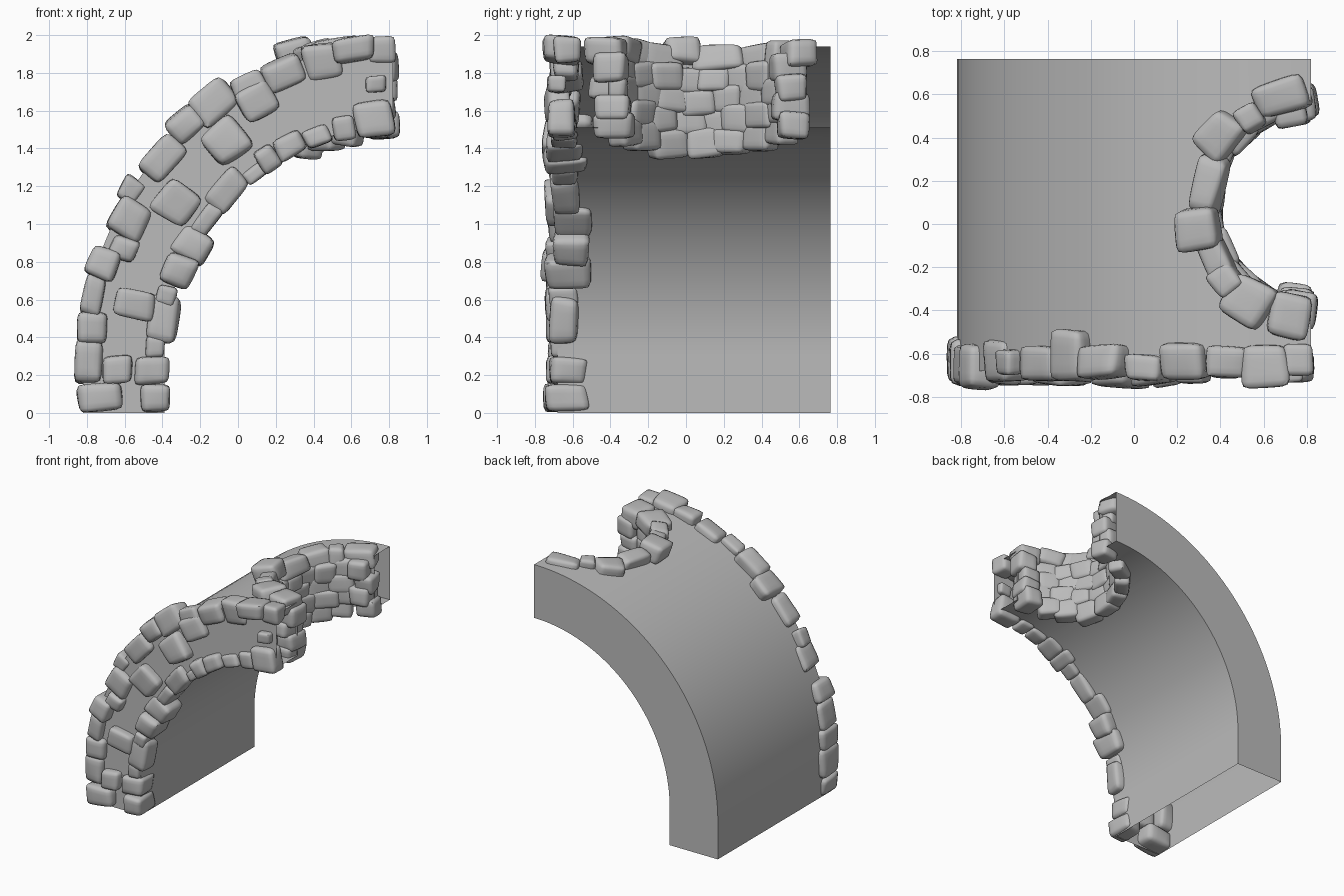
import bpy
import bmesh
import random
from math import asin, atan2, cos, sin, pi, radians, sqrt
from mathutils import Euler, Matrix, Vector

random.seed(7)

default_cube = bpy.data.objects.get("Cube")
if default_cube:
    bpy.data.objects.remove(default_cube, do_unlink=True)

# Main dimensions: quarter vault axis, radii and depth, then the round opening
AXIS_X, SPRING_Z = 0.82, 0.3
OUTER_R, INNER_R = 1.64, 1.21
FRONT_Y, BACK_Y = -0.68, 0.765
HOLE_Y, HOLE_R = 0.08, 0.49
ARC_STEPS = 40

# Material
grey = (0.5, 0.5, 0.5, 1.0)
stone_grey = bpy.data.materials.new("stone_grey")
stone_grey.use_nodes = True
stone_grey.diffuse_color = grey
stone_grey.node_tree.nodes["Principled BSDF"].inputs["Base Color"].default_value = grey


def make_object(name, bm, smooth_angle):
    """Turn a bmesh into a shaded object with the stone material."""
    bmesh.ops.recalc_face_normals(bm, faces=bm.faces)
    mesh = bpy.data.meshes.new(name)
    bm.to_mesh(mesh)
    bm.free()
    mesh.materials.append(stone_grey)
    obj = bpy.data.objects.new(name, mesh)
    bpy.context.collection.objects.link(obj)
    shade(obj, smooth_angle)
    return obj


def select_only(obj):
    bpy.ops.object.select_all(action="DESELECT")
    obj.select_set(True)
    bpy.context.view_layer.objects.active = obj


def shade(obj, angle):
    select_only(obj)
    bpy.ops.object.shade_smooth_by_angle(angle=radians(angle))


def surface_height(x, radius):
    """Height of the vault surface of a given radius above x."""
    return SPRING_Z + sqrt(max(radius ** 2 - (x - AXIS_X) ** 2, 0))


def jitter(amount):
    return Vector([random.uniform(-amount, amount) for _ in range(3)])


def add_stone(target, position, rotation, size):
    """Add one worn, slightly crooked block to the target bmesh."""
    bm = bmesh.new()
    bmesh.ops.create_cube(bm, size=1.0)
    for v in bm.verts:
        v.co += jitter(0.08)
    bmesh.ops.subdivide_edges(bm, edges=bm.edges[:], cuts=5, use_grid_fill=True)
    for v in bm.verts:
        v.co += jitter(0.02)
    for _ in range(4):
        bmesh.ops.smooth_vert(bm, verts=bm.verts, factor=0.5,
                              use_axis_x=True, use_axis_y=True, use_axis_z=True)
    scale = Matrix.Diagonal(Vector(size) * 1.06).to_4x4()
    tilt = Euler(jitter(radians(4))).to_matrix().to_4x4()
    bm.transform(Matrix.Translation(position) @ rotation @ tilt @ scale)
    for v in bm.verts:
        v.co.z = max(v.co.z, 0.005)
    piece = bpy.data.meshes.new("stone_piece")
    bm.to_mesh(piece)
    bm.free()
    target.from_mesh(piece)
    bpy.data.meshes.remove(piece)


# Vault: quarter ring profile with a short straight foot, extruded in depth
def arc(radius):
    points = [(AXIS_X - radius, 0.0)]
    for i in range(ARC_STEPS + 1):
        a = pi - pi / 2 * i / ARC_STEPS
        points.append((AXIS_X + radius * cos(a), SPRING_Z + radius * sin(a)))
    return points


vault_bm = bmesh.new()
profile = arc(OUTER_R) + arc(INNER_R)[::-1]
front, back = [[vault_bm.verts.new((x, y, z)) for x, z in profile]
               for y in (FRONT_Y, BACK_Y)]
vault_bm.faces.new(front)
vault_bm.faces.new(back[::-1])
for i in range(len(profile)):
    vault_bm.faces.new((front[i - 1], front[i], back[i], back[i - 1]))
vault = make_object("vault", vault_bm, 30)

# Round opening cut down through the crown end
cutter_bm = bmesh.new()
bmesh.ops.create_cone(cutter_bm, cap_ends=True, segments=48, radius1=HOLE_R,
                      radius2=HOLE_R, depth=2.0,
                      matrix=Matrix.Translation((AXIS_X, HOLE_Y, 1.8)))
cutter = make_object("opening_cutter", cutter_bm, 30)
cutter.hide_render = True
cut = vault.modifiers.new("opening", "BOOLEAN")
cut.operation = "DIFFERENCE"
cut.solver = "EXACT"
cut.object = cutter
select_only(vault)
bpy.ops.object.modifier_apply(modifier=cut.name)
bpy.data.objects.remove(cutter, do_unlink=True)

# The vault is a hollow shell, open at its foot and at its crown end
shell = bmesh.new()
shell.from_mesh(vault.data)
open_ends = [f for f in shell.faces
             if all(v.co.z < 0.001 for v in f.verts)
             or all(v.co.x > AXIS_X - 0.001 for v in f.verts)]
bmesh.ops.delete(shell, geom=open_ends, context="FACES")
shell.to_mesh(vault.data)
shell.free()
shade(vault, 30)

# Arch stones, in hundredths: x, z, radial thickness, length along the arch, front y, back y
OUTER_ROW = [(-74, 8, 22, 14, -75, -55), (-79, 27, 14, 22, -73, -52), (-77, 45, 15, 15, -74, -54),
             (-77, 62, 10, 20, -73, -56), (-72, 79, 16, 15, -76, -56), (-60, 87, 14, 12, -74, -58),
             (-58, 103, 19, 19, -72, -54), (-57, 118, 11, 13, -69, -58), (-40, 135, 15, 22, -73, -57),
             (-28, 153, 14, 17, -72, -50), (-13, 164, 18, 22, -71, -57), (5, 174, 10, 16, -72, -61),
             (24, 180, 14, 22, -71, -55), (45, 186, 18, 20, -70, -57), (61, 192, 13, 22, -75, -57),
             (76, 192, 13, 13, -70, -56)]
INNER_ROW = [(-44, 8, 15, 14, -75, -52), (-46, 22, 18, 14, -72, -53), (-44, 35, 10, 11, -71, -60),
             (-39, 49, 15, 24, -72, -57), (-38, 62, 10, 10, -72, -58), (-31, 75, 16, 17, -74, -52),
             (-24, 89, 19, 17, -70, -52), (-17, 102, 9, 18, -70, -50), (-6, 118, 14, 22, -71, -56),
             (9, 127, 8, 11, -70, -58), (16, 135, 13, 11, -75, -54), (27, 141, 12, 15, -73, -55),
             (42, 146, 9, 13, -71, -58), (56, 151, 12, 12, -71, -58), (72, 156, 18, 20, -73, -59)]
FACE_ROW = [(-64, 23, 14, 14, -74, -62), (-55, 58, 21, 15, -74, -62), (-33, 111, 20, 20, -74, -62),
            (-6, 144, 20, 21, -75, -62), (10, 165, 19, 19, -74, -62), (73, 174, 8, 10, -73, -64)]


def arch_stones(name, row):
    bm = bmesh.new()
    for entry in row:
        x, z, thick, length, near, far = [n / 100 for n in entry]
        angle = atan2(max(z - SPRING_Z, 0), x - AXIS_X)
        add_stone(bm, (x, (near + far) / 2, z), Matrix.Rotation(-angle, 4, "Y"),
                  (thick, far - near, length))
    make_object(name, bm, 60)


arch_stones("outer_arch_stones", OUTER_ROW)
arch_stones("inner_arch_stones", INNER_ROW)
arch_stones("front_face_stones", FACE_ROW)

# Rim stones around the top of the opening: x, y, radial thickness, length, lift
RIM_ROW = [(69, 59, 15, 25, -4), (54, 49, 11, 11, -2), (40, 41, 17, 21, -1), (35, 18, 13, 26, 0),
           (30, -2, 19, 19, 5), (38, -15, 12, 24, -1), (43, -26, 12, 13, 0),
           (53, -36, 20, 20, 0), (72, -43, 20, 18, -2)]
rim_bm = bmesh.new()
for entry in RIM_ROW:
    x, y, thick, length, lift = [n / 100 for n in entry]
    angle = atan2(y - HOLE_Y, x - AXIS_X)
    slope = asin((AXIS_X - x) / OUTER_R)
    turn = Matrix.Rotation(-slope, 4, "Y") @ Matrix.Rotation(angle, 4, "Z")
    add_stone(rim_bm, (x, y, surface_height(x, OUTER_R) + lift), turn, (thick, length, 0.14))
make_object("opening_rim_stones", rim_bm, 60)

# Lining courses on the wall of the opening, between the two vault surfaces
COURSES = 4
lining_bm = bmesh.new()
for course in range(COURSES):
    count = 9 + course % 2
    for i in range(count):
        angle = radians(99 + 162 * i / (count - 1) + random.uniform(-3, 3))
        radius = HOLE_R - 0.01 + random.uniform(-0.015, 0.015)
        x = AXIS_X + radius * cos(angle)
        y = HOLE_Y + radius * sin(angle)
        low = surface_height(x, INNER_R) + 0.01
        high = surface_height(x, OUTER_R) - 0.11
        z = low + (high - low) * course / (COURSES - 1) + random.uniform(-0.01, 0.01)
        at_end = i in (0, count - 1)
        size = (random.uniform(0.14, 0.2) if at_end else 0.12,
                0.15 if at_end else random.uniform(0.16, 0.2), random.uniform(0.12, 0.16))
        add_stone(lining_bm, (x, y, z), Matrix.Rotation(angle, 4, "Z"), size)
make_object("opening_lining_stones", lining_bm, 60)
